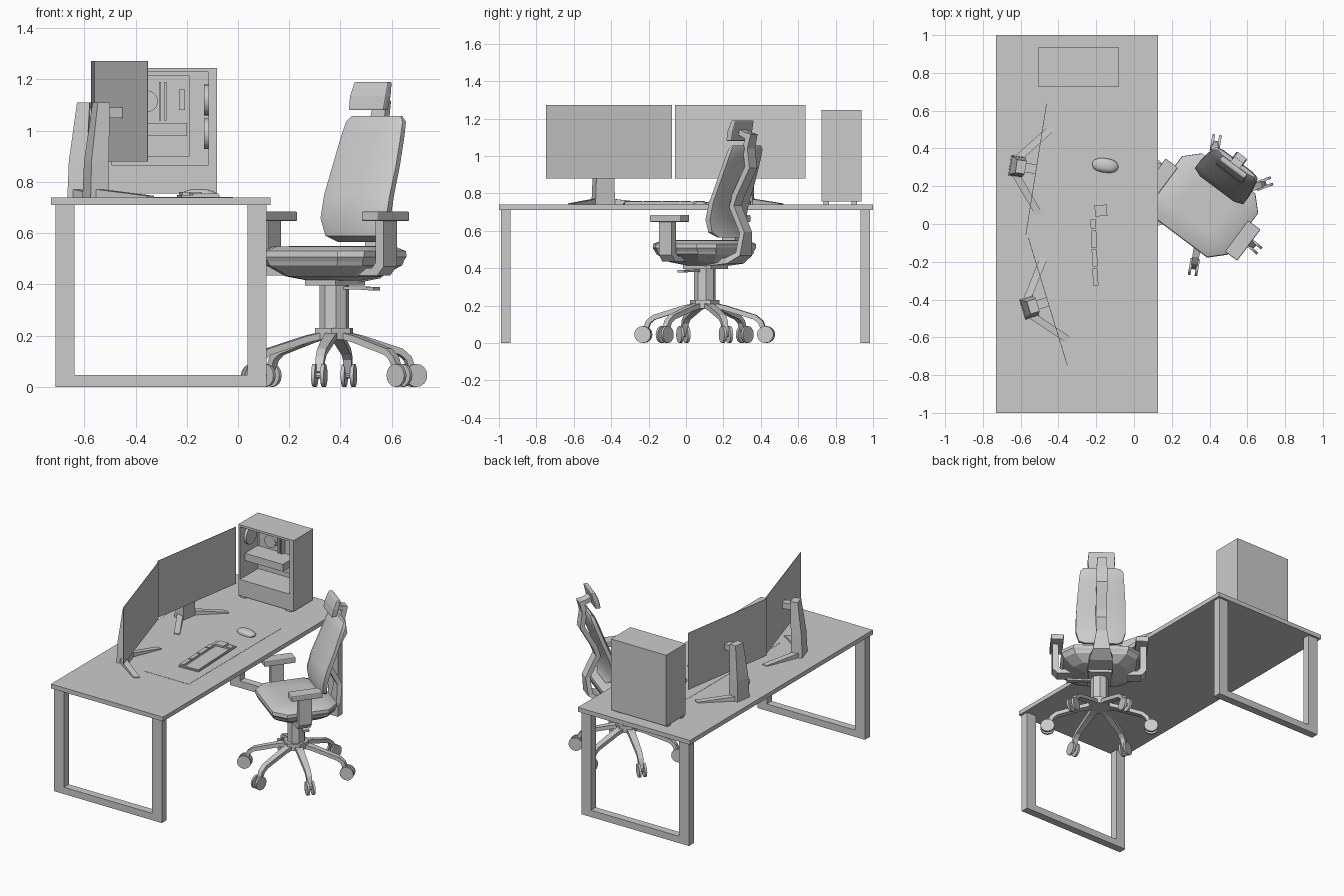
import bpy, bmesh, math
from mathutils import Matrix, Vector

if "Cube" in bpy.data.objects:
    bpy.data.objects.remove(bpy.data.objects["Cube"])

I = Matrix.Identity(4)


def loft(name, rings, M=I, bevel=0, smooth=None):
    """Skin a list of equal-length rings and cap both ends."""
    bm = bmesh.new()
    vs = [[bm.verts.new(M @ Vector(p)) for p in r] for r in rings]
    n = len(vs[0])
    for a, b in zip(vs, vs[1:]):
        for i in range(n):
            j = (i + 1) % n
            bm.faces.new((a[i], a[j], b[j], b[i]))
    bm.faces.new(vs[0])
    bm.faces.new(vs[-1])
    bmesh.ops.recalc_face_normals(bm, faces=bm.faces)
    me = bpy.data.meshes.new(name)
    bm.to_mesh(me)
    bm.free()
    ob = bpy.data.objects.new(name, me)
    bpy.context.collection.objects.link(ob)
    if bevel:
        mod = ob.modifiers.new("bevel", 'BEVEL')
        mod.width, mod.segments = bevel, 2
    if smooth:
        me.polygons.foreach_set("use_smooth", [True] * len(me.polygons))
        me.set_sharp_from_angle(angle=math.radians(smooth))
    return ob


def rect(x0, x1, y0, y1, z):
    return [(x0, y0, z), (x1, y0, z), (x1, y1, z), (x0, y1, z)]


def box(name, x0, x1, y0, y1, z0, z1, M=I, bevel=0):
    return loft(name, [rect(x0, x1, y0, y1, z0), rect(x0, x1, y0, y1, z1)], M, bevel)


def disc(name, c, r, t, axis='Z', n=24, M=I):
    rot = {'X': Matrix.Rotation(math.pi / 2, 4, 'Y'), 'Y': Matrix.Rotation(math.pi / 2, 4, 'X'), 'Z': I}[axis]
    rings = [[(r * math.cos(2 * math.pi * i / n), r * math.sin(2 * math.pi * i / n), z)
              for i in range(n)] for z in (-t / 2, t / 2)]
    return loft(name, rings, M @ Matrix.Translation(c) @ rot, smooth=40)


def strip(name, path, width, thick, M=I):
    """Bar with rectangular section following a path in the local yz plane."""
    pts = [Vector(p) for p in path]
    rings = []
    for i, p in enumerate(pts):
        d = (pts[min(i + 1, len(pts) - 1)] - pts[max(i - 1, 0)]).normalized()
        o = Vector((-d.y, d.x)) * thick / 2
        w = (width[i] if isinstance(width, list) else width) / 2
        a, b = p + o, p - o
        rings.append([(-w, a.x, a.y), (w, a.x, a.y), (w, b.x, b.y), (-w, b.x, b.y)])
    return loft(name, rings, M)


def octagon(x, y0, y1, c, z):
    return [(-x + c, y0, z), (x - c, y0, z), (x, y0 + c, z), (x, y1 - c, z),
            (x - c, y1, z), (-x + c, y1, z), (-x, y1 - c, z), (-x, y0 + c, z)]


def place(x, y, deg):
    return Matrix.Translation((x, y, 0)) @ Matrix.Rotation(math.radians(deg), 4, 'Z')


# Desk
box("desk_top", -.73, .127, -1, 1, .71, .74)
for side, y0, y1 in (("front", -.99, -.937), ("rear", .932, .985)):
    box(side + "_leg_left", -.712, -.638, y0, y1, 0, .71)
    box(side + "_leg_right", .037, .111, y0, y1, 0, .71)
    box(side + "_foot_bar", -.638, .037, y0, y1, 0, .047)
box("desk_mat", -.365, -.02, -.51, .51, .74, .7415)

# Monitors: screen, column and splayed feet
for n, M in (("left", place(-.548, -.44, 17)), ("right", place(-.613, .305, -9))):
    box(n + "_screen", .095, .098, -.353, .353, .88, 1.273, M)
    loft(n + "_monitor_column", [rect(-.045, .03, -.055, .055, .74), rect(-.04, .03, -.05, .05, .88),
                                 rect(-.01, .04, -.035, .035, 1.11)], M)
    box(n + "_screen_mount", .03, .096, -.025, .025, 1.05, 1.09, M)
    for s in (-1, 1):
        a, b = Vector((-.01, .04 * s, 0)), Vector((.145, .23 * s, 0))
        o = Vector((.018, -.008 * s, 0))
        loft(n + "_monitor_foot", [[(*(p - o).xy, .74), (*(p + o).xy, .74), (*(p + o).xy, h), (*(p - o).xy, h)]
                                   for p, h in ((a, .772), (b, .746))], M)

# Computer case, open towards the front
X0, X1, Y0, Y1 = -.505, -.082, .725, .938
box("case_back", X0, X1, Y1 - .015, Y1, .755, 1.245)
box("case_side_left", X0, X0 + .012, Y0, Y1 - .015, .755, 1.245)
box("case_side_right", -.115, X1, Y0, Y1 - .015, .755, 1.245)
box("case_top", X0 + .012, -.115, Y0, Y1 - .015, 1.23, 1.245)
box("case_lower_shroud", X0 + .012, -.115, Y0, Y1 - .015, .755, .867)
for x in (-.48, -.13):
    for y in (.75, .90):
        box("case_foot", x - .02, x + .02, y - .015, y + .015, .74, .755)
box("circuit_board", -.48, -.19, .915, .923, .90, 1.215)
box("graphics_board", -.49, -.2, .775, .915, .98, 1.03)
disc("processor_cooler", (-.355, .885, 1.115), .042, .06, 'Y')
for x in (-.305, -.284):
    box("memory_stick", x - .004, x + .004, .875, .915, 1.04, 1.19)
box("board_block", -.23, -.207, .89, .915, 1.08, 1.16)
for x, z in ((-.124, 1.12), (-.124, .988), (-.482, 1.14)):
    disc("case_fan", (x, .825, z), .06, .018, 'X')

# Keyboard
K = place(-.155, -.113, 2.3)
box("keyboard_base", -.075, .075, -.22, .22, .74, .749, K)
box("keyboard_keys", -.03, .07, -.215, .145, .749, .755, K)
for y0, y1 in ((-.21, -.12), (-.11, -.02), (-.01, .08), (.09, .14)):
    box("function_keys", -.07, -.042, y0, y1, .749, .76, K)
box("number_keys", -.045, .02, .155, .215, .749, .76, K)
box("arrow_keys", .032, .068, .165, .205, .749, .755, K)

# Mouse, a low dome
P = place(-.152, .31, -8)
loft("mouse", [[(.07 * s * math.cos(t), (.042 + .004 * math.cos(2 * t)) * s * math.sin(t), z)
                for t in [2 * math.pi * i / 20 for i in range(20)]]
               for s, z in ((.95, .741), (1, .75), (.88, .761), (.6, .769), (.25, .772))], P, smooth=50)

# Chair: local front faces -y
C = place(.375, .1, -36.87)
loft("seat_shell", [octagon(.09, -.08, .08, .03, .415), octagon(.17, -.15, .15, .06, .432),
                    octagon(.235, -.2, .2, .07, .475), octagon(.24, -.205, .205, .07, .49)], C)
loft("seat_cushion", [octagon(.24, -.205, .2, .07, .49), octagon(.252, -.215, .21, .075, .508),
                      octagon(.25, -.212, .21, .075, .53), octagon(.215, -.18, .18, .07, .548),
                      octagon(.12, -.1, .1, .04, .55)], C, smooth=25)
box("seat_mechanism", -.075, .075, -.09, .1, .395, .43, C)

# Backrest cushion and headrest
back = []
for z, y, w, t in ((.565, .165, .10, .012), (.59, .14, .14, .025), (.66, .137, .16, .03), (.75, .16, .16, .028),
                   (.86, .205, .155, .026), (.98, .25, .145, .025), (1.035, .27, .138, .022), (1.057, .278, .12, .01)):
    back.append([(-w, y - t * .4, z), (-w * .7, y - t, z), (w * .7, y - t, z), (w, y - t * .4, z),
                 (w, y + t * .6, z), (w * .7, y + t, z), (-w * .7, y + t, z), (-w, y + t * .6, z)])
loft("backrest", back, C, smooth=35)
loft("headrest", [rect(-.085, .085, .205, .24, 1.08), rect(-.088, .088, .217, .254, 1.135),
                  rect(-.083, .083, .24, .268, 1.19)], C, bevel=.006)
strip("headrest_bracket", [(.31, 1.10), (.245, 1.13)], .06, .03, C)
strip("back_spine", [(.06, .425), (.2, .44), (.262, .475), (.275, .59), (.205, .73), (.225, .79),
                     (.31, .94), (.295, 1.04), (.315, 1.12)],
      [.17, .15, .11, .07, .07, .07, .07, .07, .06], .032, C)

# Armrests
for s, n in ((-1, "right"), (1, "left")):
    box(n + "_arm_pad", *sorted((s * .232, s * .314)), -.133, .073, .647, .685, C, bevel=.006)
    prof = [(.12, .435), (.27, .435), (.302, .47), (.302, .65), (.262, .65), (.262, .485), (.245, .465), (.12, .465)]
    loft(n + "_arm_support", [[(s * x, y, z) for x, z in prof] for y in (-.08, .005)], C)
loft("height_lever", [[(.05, -.01, .38), (.05, .01, .38), (.05, .01, .392), (.05, -.01, .392)],
                      [(.13, -.012, .38), (.13, .012, .38), (.13, .012, .392), (.13, -.012, .392)],
                      [(.21, -.025, .376), (.21, .02, .376), (.21, .02, .39), (.21, -.025, .39)]], C)

# Gas column and six-spoke base with twin-wheel casters
disc("gas_column", (0, 0, .31), .058, .19, n=8, M=C)
disc("base_hub", (0, 0, .207), .08, .045, n=6, M=C)
for k in range(6):
    L = place(.375, .1, 20 + 60 * k - 90)
    strip("base_spoke", [(.04, .203), (.11, .188), (.275, .137), (.305, .112), (.328, .055)],
          [.05, .045, .036, .034, .026], .026, L)
    for x in (-.018, .018):
        disc("caster_wheel", (x, .333, .045), .045, .014, 'X', n=16, M=L)
    disc("caster_axle", (0, .333, .045), .012, .04, 'X', n=8, M=L)
